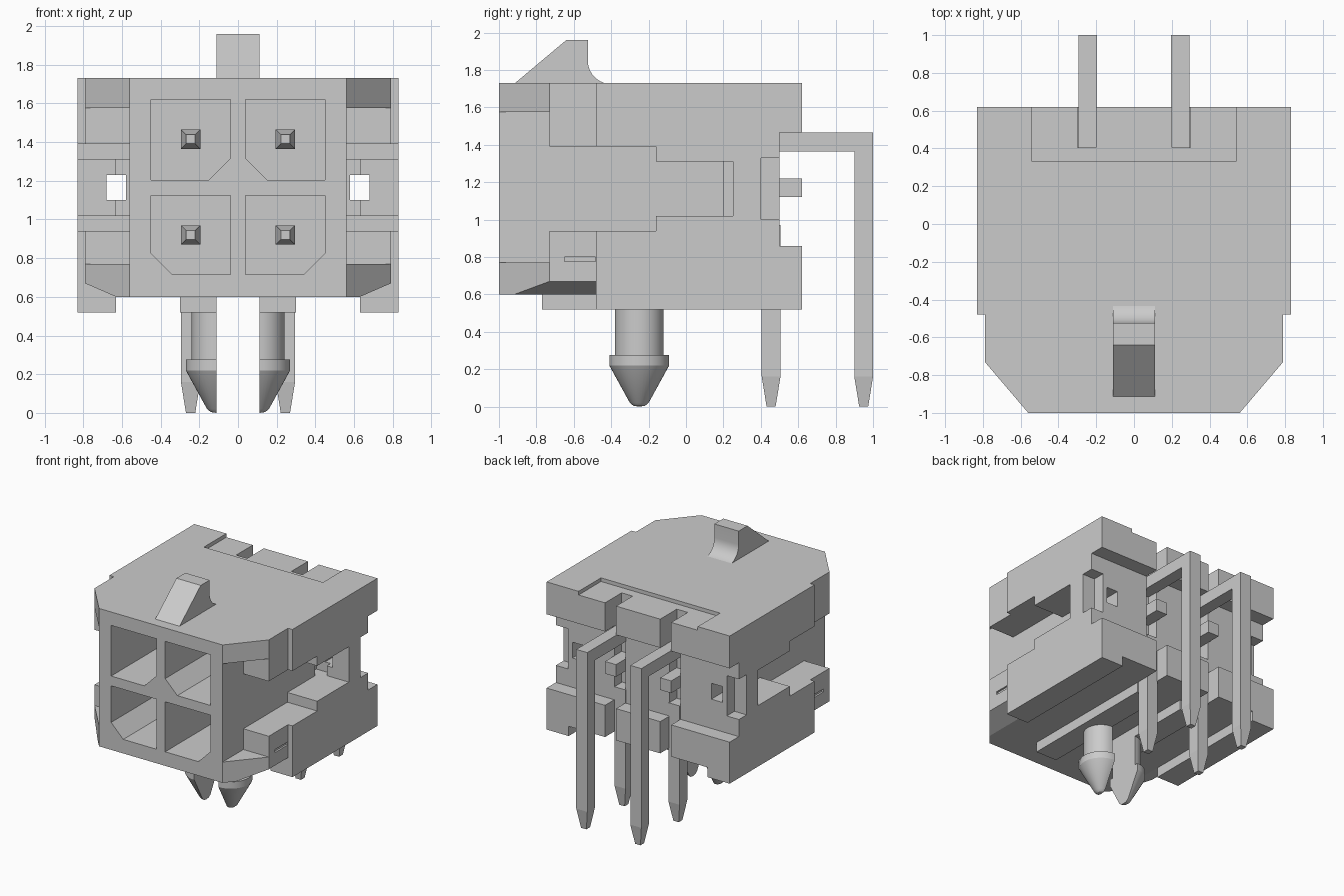
import bpy, bmesh, math
from mathutils import Vector

cube = bpy.data.objects.get("Cube")
if cube:
    bpy.data.objects.remove(cube, do_unlink=True)

GREY = (0.6, 0.6, 0.6, 1.0)
grey = bpy.data.materials.new("light grey")
grey.use_nodes = True
grey.diffuse_color = GREY
grey.node_tree.nodes["Principled BSDF"].inputs["Base Color"].default_value = GREY


def finish(name, bm):
    bmesh.ops.recalc_face_normals(bm, faces=bm.faces[:])
    mesh = bpy.data.meshes.new(name)
    bm.to_mesh(mesh)
    bm.free()
    mesh.materials.append(grey)
    obj = bpy.data.objects.new(name, mesh)
    bpy.context.collection.objects.link(obj)
    return obj


def prism(name, outline, axis, lo, hi):
    """Extrude a 2D outline along an axis; outline is (y,z), (x,z) or (x,y)."""
    place = {"x": lambda p, t: (t, p[0], p[1]),
             "y": lambda p, t: (p[0], t, p[1]),
             "z": lambda p, t: (p[0], p[1], t)}[axis]
    bm = bmesh.new()
    face = bm.faces.new([bm.verts.new(place(p, lo)) for p in outline])
    top = bmesh.ops.extrude_face_region(bm, geom=[face])["geom"]
    move = Vector(place((0, 0), hi - lo))
    bmesh.ops.translate(bm, vec=move, verts=[v for v in top if isinstance(v, bmesh.types.BMVert)])
    return finish(name, bm)


def box(name, x, y, z):
    return prism(name, [(x[0], y[0]), (x[1], y[0]), (x[1], y[1]), (x[0], y[1])], "z", *z)


def taper(name, a, b, axis):
    """Square bar end: a and b are (centre, half width), running along an axis."""
    bm = bmesh.new()
    for centre, h in (a, b):
        for s in (-1, 1):
            for t in (-1, 1):
                off = (s * h, t * h, 0) if axis == "z" else (s * h, 0, t * h)
                bm.verts.new(Vector(centre) + Vector(off))
    bmesh.ops.convex_hull(bm, input=bm.verts[:])
    return finish(name, bm)


def span(s, a, b):
    """Range on the side s (+1 or -1) of the middle."""
    return tuple(sorted((s * a, s * b)))


# Housing blank from its plan outline
half = [(.56, -1), (.79, -.73), (.79, -.48), (.83, -.48), (.83, .62)]
housing = prism("housing", half + [(-x, y) for x, y in reversed(half)], "z", .52, 1.73)

cuts = [
    box("cut", (-.63, .63), (-1.1, .8), (.4, .60)),      # underside between the feet
    box("cut", (-1, 1), (.50, .8), (.86, 1.465)),        # rear recess
    box("cut", (-.54, .54), (.33, .8), (1.70, 1.9)),     # shallow step on top
]
for s in (-1, 1):
    cuts += [
        box("cut", span(s, .56, 1), (-1.2, -.73), (.77, 1.575)),   # front corner step
        box("cut", span(s, .56, 1), (-1.1, -.16), (.94, 1.39)),    # wide side channel
        box("cut", span(s, .56, 1), (-.3, .25), (1.02, 1.31)),     # narrow side channel
        box("cut", span(s, .50, .63), (.2, .30), (1.02, 1.31)),    # pocket at channel end
        box("cut", span(s, .58, .68), (.2, .7), (1.10, 1.23)),     # window to the rear
        box("cut", span(s, .72, 1), (.40, .7), (1.0, 1.33)),       # rear side notch
        box("cut", span(s, .20, .30), (.405, .8), (.4, 1.9)),      # pin slot
        box("cut", span(s, .775, 1), (-.65, -.485), (.775, .80)),  # small side slit
        prism("cut", [(s * .63, .60), (s * .86, .70), (s * .86, .4), (s * .63, .4)],
              "y", -1.2, -.48),                                    # lower front bevel
        # Upper and lower sockets
        prism("cut", [(s * .45, 1.62), (s * .45, 1.205), (s * .15, 1.205), (s * .04, 1.315),
                      (s * .04, 1.62)], "y", -1.1, .30),
        prism("cut", [(s * .45, 1.125), (s * .45, .825), (s * .34, .715), (s * .04, .715),
                      (s * .04, 1.125)], "y", -1.1, .30),
    ]

for cutter in cuts:
    cutter.hide_render = True
    mod = housing.modifiers.new("cut", "BOOLEAN")
    mod.operation = "DIFFERENCE"
    mod.solver = "EXACT"
    mod.object = cutter
bpy.context.view_layer.update()
carved = bpy.data.meshes.new_from_object(
    housing.evaluated_get(bpy.context.evaluated_depsgraph_get()))
housing.modifiers.clear()
housing.data = carved
for cutter in cuts:
    bpy.data.objects.remove(cutter, do_unlink=True)

# Latch ramp on top with a curved back
arc = [(-.40 - .125 * math.cos(a), 1.85 - .125 * math.sin(a))
       for a in (math.radians(9 * i) for i in range(11))]
prism("latch_ramp", [(-.92, 1.725), (-.64, 1.96), (-.525, 1.96)] + arc, "x", -.11, .11)


def half_peg(name, s):
    """Half-round barbed peg, flat on the inner side."""
    profile = [(.13, .56), (.13, .275), (.16, .275), (.16, .22), (.05, .02), (.03, .004), (0, 0)]
    n = 20
    bm = bmesh.new()
    rows = []
    for r, z in profile:
        angles = [math.pi * (i / n - .5) for i in range(n + 1)]
        rows.append([bm.verts.new((s * (.11 + r * math.cos(a)), -.25 + r * math.sin(a), z))
                     for a in angles])
    for a, b in zip(rows, rows[1:]):
        for i in range(n):
            bm.faces.new((a[i], a[i + 1], b[i + 1], b[i]))
        bm.faces.new((a[n], a[0], b[0], b[n]))
    bm.faces.new(rows[0])
    bmesh.ops.remove_doubles(bm, verts=bm.verts[:], dist=.0005)
    return finish(name, bm)


smooth = [bpy.data.objects["latch_ramp"]]
for s, side in ((1, "left"), (-1, "right")):
    smooth.append(half_peg(side + "_peg", s))
    box(side + "_under_rail", span(s, .11, .30), (-.77, .40), (.52, .62))
    box(side + "_rear_nub", span(s, .20, .30), (.38, .62), (1.12, 1.22))
    # Bent square pins with tapered ends
    for row, z, back in (("upper", 1.415, 1.0), ("lower", .92, .505)):
        name = f"{side}_{row}_pin"
        x, yc = s * .245, back - .05
        xr = (x - .05, x + .05)
        box(name + "_bar", xr, (-.5, back), (z - .05, z + .05))
        box(name + "_leg", xr, (back - .10, back), (.16, z))
        taper(name + "_foot", ((x, yc, .16), .05), ((x, yc, 0), .024), "z")
        taper(name + "_tip", ((x, -.5, z), .05), ((x, -.6, z), .023), "y")

# Smooth the round parts, keeping edges sharp
bpy.ops.object.select_all(action="DESELECT")
for obj in smooth:
    obj.select_set(True)
bpy.context.view_layer.objects.active = smooth[0]
bpy.ops.object.shade_smooth_by_angle(angle=math.radians(25))
